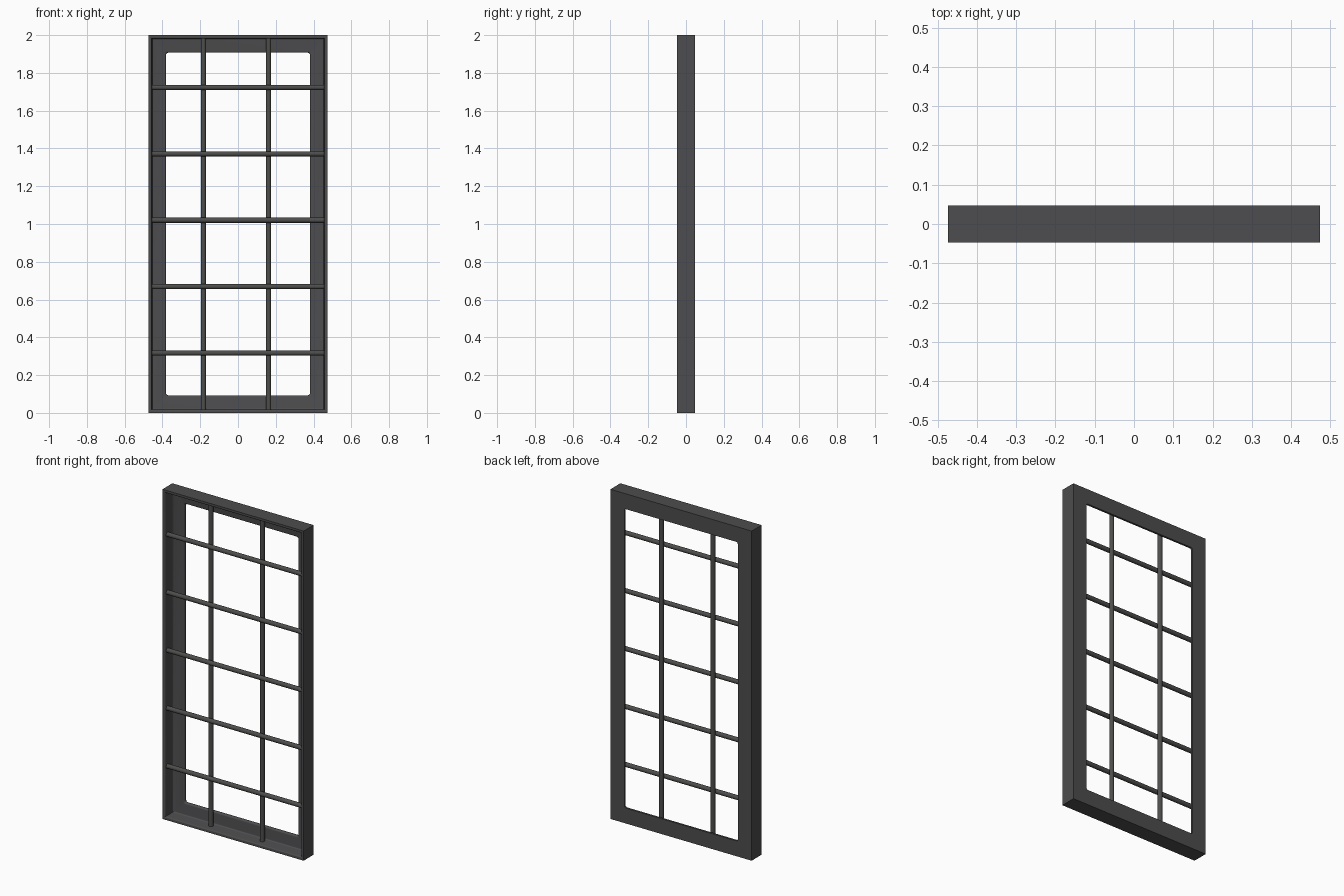
import bpy, bmesh, math
from mathutils import Vector

if "Cube" in bpy.data.objects:
    bpy.data.objects.remove(bpy.data.objects["Cube"])


def material(name, rgb):
    m = bpy.data.materials.new(name)
    m.diffuse_color = (*rgb, 1)
    m.use_nodes = True
    m.node_tree.nodes["Principled BSDF"].inputs["Base Color"].default_value = m.diffuse_color
    return m


STEEL = material("dark_steel", (0.075, 0.073, 0.077))
BAR = material("bar_steel", (0.075, 0.075, 0.073))
W, H, D = 0.474, 2.0, 0.0475   # half width, height, half depth
T, LEG = 0.018, 0.093          # wall thickness, flange width


def finish(bm, name, mat):
    bmesh.ops.remove_doubles(bm, verts=bm.verts, dist=1e-5)
    bmesh.ops.recalc_face_normals(bm, faces=bm.faces)
    me = bpy.data.meshes.new(name)
    bm.to_mesh(me)
    bm.free()
    ob = bpy.data.objects.new(name, me)
    bpy.context.collection.objects.link(ob)
    me.materials.append(mat)
    bpy.ops.object.select_all(action='DESELECT')
    ob.select_set(True)
    bpy.context.view_layer.objects.active = ob
    bpy.ops.object.shade_smooth_by_angle(angle=math.radians(35))
    return ob


def arc(cx, cy, r, a0, a1, n=4):
    return [(cx + r * math.cos(math.radians(a0 + (a1 - a0) * i / n)),
             cy + r * math.sin(math.radians(a0 + (a1 - a0) * i / n))) for i in range(n + 1)]


def loop(bm, inset, y):
    # rectangle inset from the outside, with rounded corners at the opening
    r = 0.012 if inset > 0.05 else 0.0
    x, z0, z1 = W - inset, inset, H - inset
    pts = (arc(x - r, z1 - r, r, 0, 90) + arc(-x + r, z1 - r, r, 90, 180)
           + arc(-x + r, z0 + r, r, 180, 270) + arc(x - r, z0 + r, r, 270, 360))
    return [bm.verts.new((px, y, pz)) for px, pz in pts]


# Frame: angle-iron profile (inset, depth) swept around the rectangle
R = 0.008
profile = [(0, -D), (0, D), (LEG, D)]
profile += arc(LEG - R, D - T + R, R, 0, -90)          # rounded flange toe
profile += arc(T + R, D - T - R, R, 90, 180)           # fillet in the root
profile += arc(T - R, -D + R, R, 0, -90)               # rounded front toe
bm = bmesh.new()
loops = [loop(bm, d, y) for d, y in profile]
n = len(loops[0])
for a, b in zip(loops, loops[1:] + loops[:1]):
    for i in range(n):
        j = (i + 1) % n
        bm.faces.new((a[i], a[j], b[j], b[i]))
bmesh.ops.dissolve_degenerate(bm, dist=1e-6, edges=bm.edges)
finish(bm, "angle_frame", STEEL)


def rod(name, p, q, r=0.0135):
    p, q = Vector(p), Vector(q)
    bm = bmesh.new()
    bmesh.ops.create_cone(bm, cap_ends=True, segments=32, radius1=r, radius2=r,
                          depth=(q - p).length)
    ob = finish(bm, name, BAR)
    ob.location = (p + q) / 2
    ob.rotation_euler = (q - p).to_track_quat('Z', 'Y').to_euler()


# Upright bars, behind the cross bars
for i, x in enumerate((-0.183, 0.162)):
    rod(f"upright_bar_{i + 1}", (x, 0.003, T - 0.002), (x, 0.003, H - T + 0.002))

# Cross bars
for i in range(5):
    z = 0.317 + 0.3515 * i
    rod(f"cross_bar_{i + 1}", (-W + T - 0.002, -0.024, z), (W - T + 0.002, -0.024, z))
